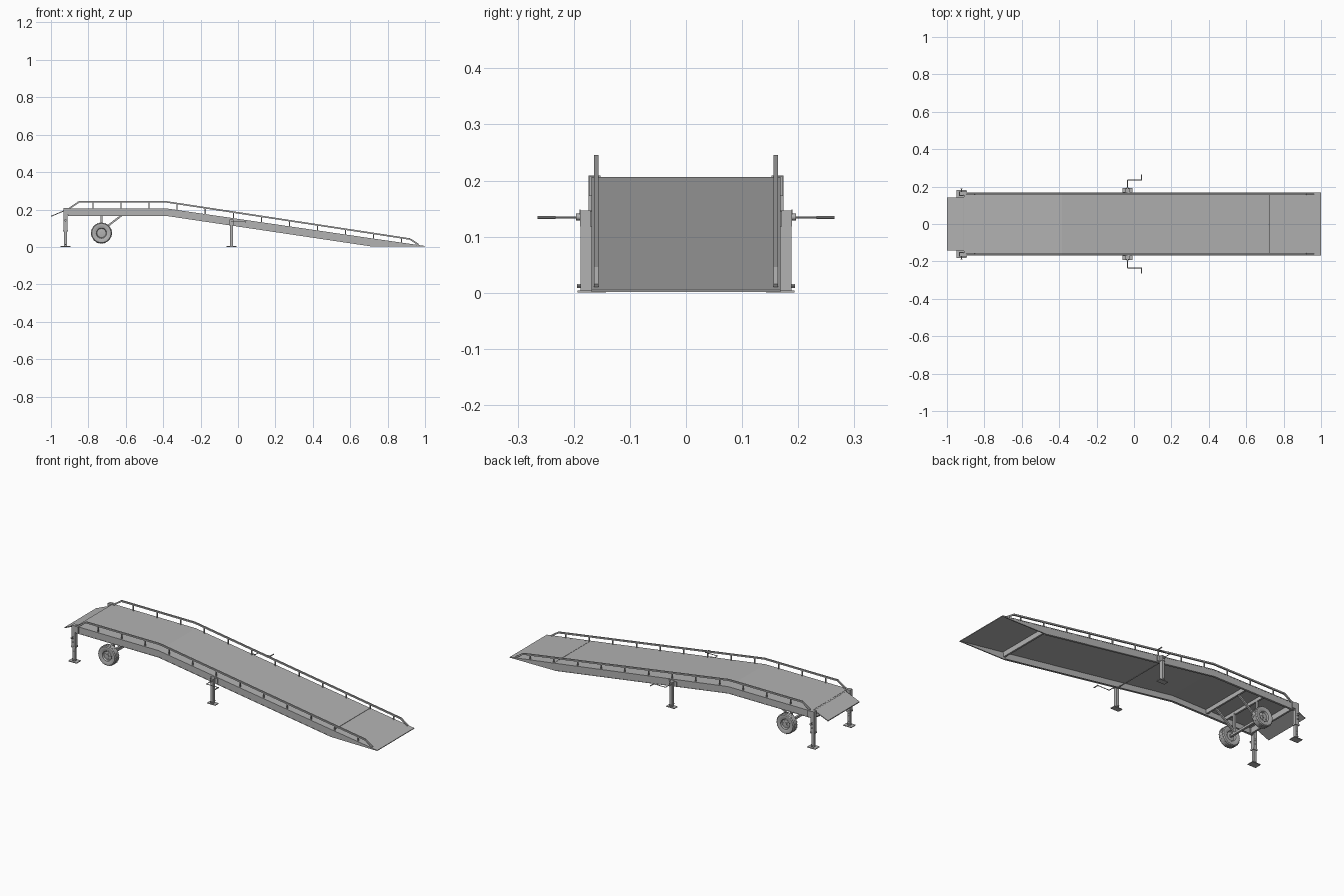
import bpy, bmesh, math
from mathutils import Vector, Matrix

if "Cube" in bpy.data.objects:
    bpy.data.objects.remove(bpy.data.objects["Cube"])

STEEL = bpy.data.materials.new("grey_steel")
STEEL.diffuse_color = (0.45, 0.45, 0.45, 1)
STEEL.use_nodes = True
STEEL.node_tree.nodes["Principled BSDF"].inputs["Base Color"].default_value = STEEL.diffuse_color


def finish(name, bm, smooth=False):
    bmesh.ops.recalc_face_normals(bm, faces=bm.faces)
    me = bpy.data.meshes.new(name)
    bm.to_mesh(me)
    bm.free()
    me.materials.append(STEEL)
    ob = bpy.data.objects.new(name, me)
    bpy.context.collection.objects.link(ob)
    if smooth:
        bpy.ops.object.select_all(action='DESELECT')
        bpy.context.view_layer.objects.active = ob
        ob.select_set(True)
        bpy.ops.object.shade_smooth_by_angle(angle=math.radians(35))
    return ob


def prism(name, pts, y0, y1):
    """Side profile (x, z) extruded across y."""
    bm = bmesh.new()
    a = [bm.verts.new((x, y0, z)) for x, z in pts]
    b = [bm.verts.new((x, y1, z)) for x, z in pts]
    bm.faces.new(a)
    bm.faces.new(b)
    for i in range(len(pts)):
        j = (i + 1) % len(pts)
        bm.faces.new((a[i], a[j], b[j], b[i]))
    return finish(name, bm)


def strip(name, path, t, y0, y1):
    """Plate of vertical thickness t whose top follows path."""
    return prism(name, path + [(x, z - t) for x, z in reversed(path)], y0, y1)


def box(name, x0, x1, y0, y1, z0, z1):
    return prism(name, [(x0, z0), (x1, z0), (x1, z1), (x0, z1)], y0, y1)


def bar(name, p, q, r, n=4):
    """Straight bar; n = 4 gives a square tube of half width r."""
    p, q = Vector(p), Vector(q)
    d = q - p
    up = Vector((0, 1, 0)) if abs(d.normalized().y) < 0.9 else Vector((0, 0, 1))
    u = d.cross(up).normalized()
    v = d.normalized().cross(u)
    rot = Matrix((u, v, d.normalized())).transposed().to_4x4()
    bm = bmesh.new()
    rad = r * math.sqrt(2) if n == 4 else r
    m = Matrix.Translation((p + q) / 2) @ rot
    if n == 4:
        m = m @ Matrix.Rotation(math.pi / 4, 4, 'Z')
    bmesh.ops.create_cone(bm, cap_ends=True, segments=n, radius1=rad, radius2=rad,
                          depth=d.length, matrix=m)
    return finish(name, bm, n > 4)


def lathe(name, prof, centre, n=32):
    """Closed (radius, y) profile turned about the y axis."""
    bm = bmesh.new()
    rings = []
    for i in range(n):
        a = 2 * math.pi * i / n
        rings.append([bm.verts.new((centre[0] + r * math.cos(a), centre[1] + y,
                                    centre[2] + r * math.sin(a))) for r, y in prof])
    k = len(prof)
    for i in range(n):
        a, b = rings[i], rings[(i + 1) % n]
        for j in range(k):
            bm.faces.new((a[j], a[(j + 1) % k], b[(j + 1) % k], b[j]))
    return finish(name, bm, True)


def line(x, pts):
    for (xa, za), (xb, zb) in zip(pts, pts[1:]):
        if xa <= x <= xb:
            return za + (zb - za) * (x - xa) / (xb - xa)


TOP = [(-0.91, 0.206), (-0.385, 0.206), (0.72, 0.045), (1.0, 0.005)]
LOW = [(-0.91, 0.166), (-0.385, 0.166), (0.71, 0.003), (1.0, 0.001)]
RAIL = [(-0.90, 0.207), (-0.85, 0.241), (-0.385, 0.241), (0.92, 0.042), (0.965, 0.012)]

# Deck plates
strip("deck", TOP[:3], 0.005, -0.165, 0.165)
strip("toe_plate", [(0.722, 0.0447), (1.0, 0.005)], 0.004, -0.165, 0.165)
strip("dock_lip", [(-1.0, 0.166), (-0.905, 0.206)], 0.005, -0.143, 0.143)
bar("lip_hinge", (-0.91, -0.145, 0.2), (-0.91, 0.145, 0.2), 0.005, 12)

# Cross members under the deck
for x, h in ((-0.90, 0.033), (-0.73, 0.02), (-0.61, 0.025), (0.715, 0.028)):
    z = line(x, TOP) - 0.004
    box("cross_member", x - 0.005, x + 0.005, -0.16, 0.16, z - h, z)
bar("jack_cross_shaft", (-0.035, -0.17, 0.12), (-0.035, 0.17, 0.12), 0.003, 10)

# Tyre, rim and hub profiles (radius, y)
TYRE = [(0.031, -0.017), (0.042, -0.021), (0.051, -0.020), (0.0555, -0.014),
        (0.0555, 0.014), (0.051, 0.020), (0.042, 0.021), (0.031, 0.017)]
RIM = [(0.032, -0.018), (0.032, 0.018), (0.028, 0.018), (0.024, 0.010),
       (0.010, 0.012), (0.001, 0.012), (0.001, -0.012), (0.010, -0.012),
       (0.024, -0.010), (0.028, -0.018)]
WX, WZ = -0.73, 0.074

for s in (-1, 1):
    # Side girder with lower and upper flanges
    prism("side_girder", TOP + LOW[::-1], s * 0.161, s * 0.167)
    strip("girder_lower_flange", [(x, z + 0.003) for x, z in LOW[:3]], 0.003,
          s * 0.156, s * 0.168)
    strip("girder_upper_flange", TOP, 0.004, s * 0.158, s * 0.168)

    # Guard rail and its posts
    for (xa, za), (xb, zb) in zip(RAIL, RAIL[1:]):
        bar("guard_rail", (xa, s * 0.160, za), (xb, s * 0.160, zb), 0.0042)
    for i in range(12):
        x = -0.775 + 0.15 * i
        if x < 0.9:
            bar("rail_post", (x, s * 0.160, line(x, TOP) - 0.003),
                (x, s * 0.160, line(x, RAIL)), 0.0028)

    # Telescopic dock-end leg
    x, y = -0.922, s * 0.163
    box("front_leg_outer", x - 0.011, x + 0.011, y - 0.011, y + 0.011, 0.085, 0.209)
    box("front_leg_inner", x - 0.008, x + 0.008, y - 0.008, y + 0.008, 0.004, 0.12)
    box("front_leg_foot", x - 0.026, x + 0.026, y - 0.020, y + 0.020, 0, 0.004)
    box("front_leg_collar", x - 0.013, x + 0.013, y - 0.012, y + 0.012, 0.082, 0.090)
    box("front_leg_bracket", x, x + 0.03, s * 0.155, s * 0.173, 0.172, 0.207)
    for z in (0.012, 0.115, 0.135):
        bar("leg_pin", (x, s * 0.150, z), (x, s * 0.180, z), 0.0028, 10)
    bar("locking_pin", (x, s * 0.150, 0.145), (x, s * 0.188, 0.145), 0.002, 10)
    lathe("pin_ring", [(0.006, -0.0012), (0.006, 0.0012), (0.004, 0.0012), (0.004, -0.0012)],
          (x, s * 0.189, 0.142), 16)
    for i in range(4):
        z = 0.03 + 0.014 * i
        bar("adjustment_hole", (x, y - 0.0085, z), (x, y + 0.0085, z), 0.0025, 10)

    # Middle jack leg
    x, y = -0.035, s * 0.178
    box("middle_leg", x - 0.008, x + 0.008, y - 0.010, y + 0.010, 0.004, 0.145)
    box("middle_leg_sleeve", x - 0.010, x + 0.010, y - 0.011, y + 0.011, 0.118, 0.147)
    box("middle_leg_foot", x - 0.026, x + 0.026, y - 0.015, y + 0.015, 0, 0.004)
    box("middle_leg_bracket", x - 0.026, x + 0.026, s * 0.164, s * 0.171, 0.118, 0.146)
    bar("middle_foot_bolt", (x, s * 0.160, 0.012), (x, s * 0.194, 0.012), 0.004, 10)
    bar("jack_gear_boss", (x, s * 0.185, 0.135), (x, s * 0.196, 0.135), 0.006, 12)

    # Crank handle
    z = 0.134
    bar("crank_shaft", (x, s * 0.19, z), (x, s * 0.236, z), 0.002, 8)
    bar("crank_arm", (x, s * 0.235, z), (0.04, s * 0.235, z), 0.002, 8)
    bar("crank_grip", (0.04, s * 0.233, z), (0.04, s * 0.265, z), 0.003, 10)

    # Wheel with tread lugs and bolts
    wy = s * 0.128
    lathe("tyre", TYRE, (WX, wy, WZ))
    lathe("wheel_rim", RIM, (WX, wy, WZ))
    bar("wheel_hub", (WX, wy - 0.016, WZ), (WX, wy + 0.016, WZ), 0.009, 16)
    bm = bmesh.new()
    for i in range(48):
        m = (Matrix.Translation((WX, wy, WZ)) @ Matrix.Rotation(math.tau * i / 48, 4, 'Y')
             @ Matrix.Translation((0.0535, 0.008 if i % 2 else -0.008, 0))
             @ Matrix.Diagonal((0.006, 0.015, 0.0045, 1)))
        bmesh.ops.create_cube(bm, size=1, matrix=m)
    finish("tyre_tread", bm)
    for i in range(5):
        a = math.tau * i / 5
        bx, bz = WX + 0.016 * math.cos(a), WZ + 0.016 * math.sin(a)
        bar("wheel_bolt", (bx, wy, bz), (bx, wy + s * 0.0135, bz), 0.002, 6)

    # Undercarriage struts
    bar("wheel_post", (WX, s * 0.088, WZ - 0.006), (WX, s * 0.088, 0.19), 0.006)
    bar("wheel_brace", (WX, s * 0.088, WZ + 0.012), (-0.61, s * 0.088, 0.178), 0.005)

bar("axle", (WX, -0.125, WZ), (WX, 0.125, WZ), 0.006, 4)
